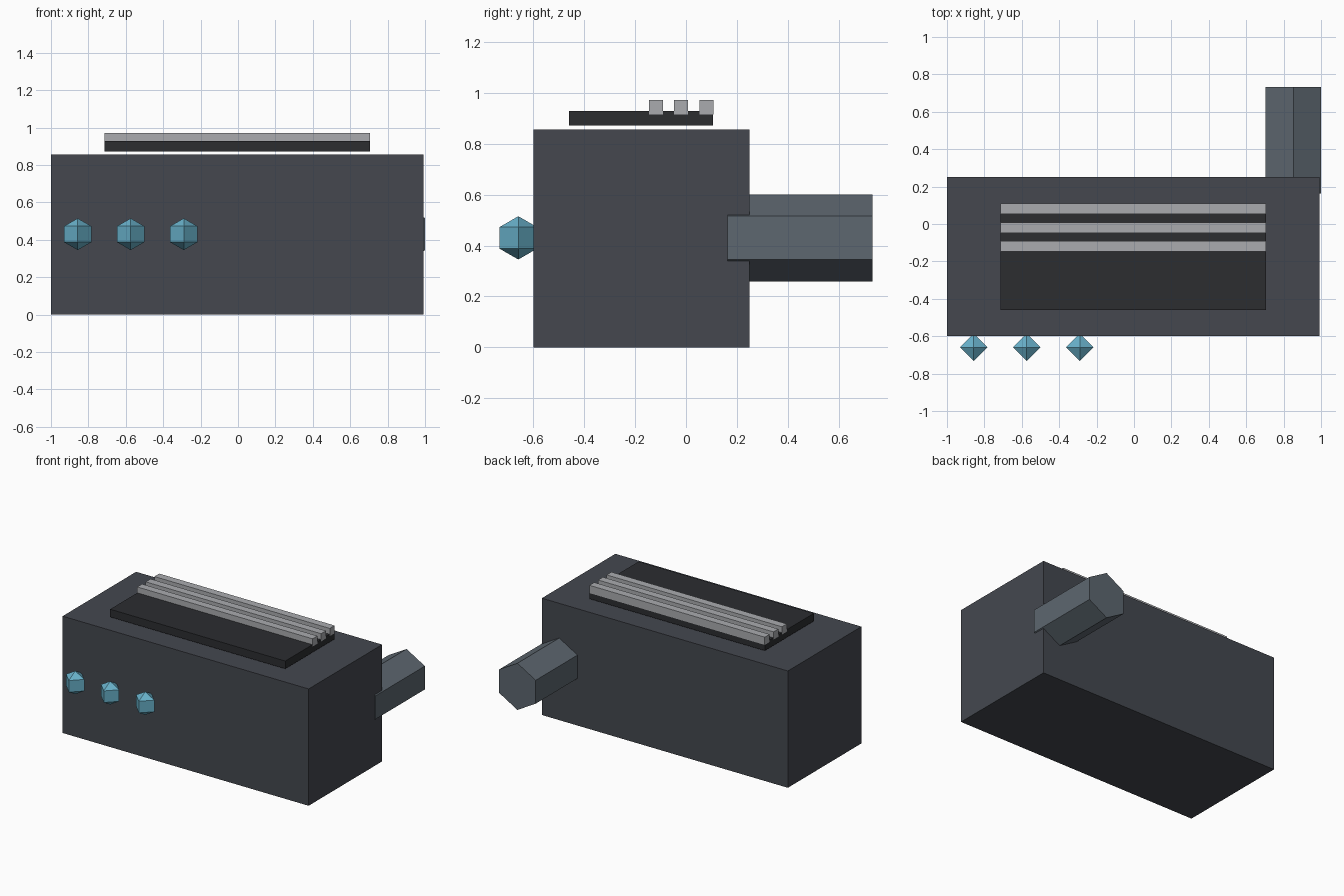
import bpy
from math import pi

if "Cube" in bpy.data.objects:
    bpy.data.objects.remove(bpy.data.objects["Cube"])


def material(name, r, g, b):
    m = bpy.data.materials.new(name)
    m.diffuse_color = (r, g, b, 1)
    m.use_nodes = True
    m.node_tree.nodes["Principled BSDF"].inputs["Base Color"].default_value = m.diffuse_color
    return m


CASE = material("case_grey", 0.058, 0.064, 0.078)
DARK = material("dark_panel", 0.025, 0.026, 0.030)
PIPE = material("pipe_grey", 0.11, 0.135, 0.16)
METAL = material("light_metal", 0.40, 0.41, 0.43)
TEAL = material("teal", 0.14, 0.44, 0.59)


def finish(name, mat):
    ob = bpy.context.object
    ob.name = name
    ob.data.materials.append(mat)
    return ob


def box(name, x, y, z, mat):
    """Box from (min, max) ranges on each axis."""
    ranges = (x, y, z)
    bpy.ops.mesh.primitive_cube_add(size=1, location=[(a + b) / 2 for a, b in ranges])
    ob = finish(name, mat)
    ob.scale = [b - a for a, b in ranges]
    return ob


# main housing
box("housing", (-1.0, 0.992), (-0.6, 0.25), (0, 0.855), CASE)

# top panel, floating just above the housing
box("top_panel", (-0.713, 0.705), (-0.46, 0.107), (0.872, 0.929), DARK)

# three raised bars along the panel
for i, y in enumerate((-0.118, -0.02, 0.081)):
    box(f"panel_bar_{i + 1}", (-0.714, 0.706), (y - 0.028, y + 0.028), (0.915, 0.972), METAL)

# six-sided pipe out of the back
bpy.ops.mesh.primitive_cylinder_add(vertices=6, radius=0.171, depth=0.57,
                                    location=(0.852, 0.448, 0.43), rotation=(pi / 2, 0, 0))
finish("back_pipe", PIPE)

# faceted knobs on the front
for i, x in enumerate((-0.857, -0.574, -0.29)):
    bpy.ops.mesh.primitive_uv_sphere_add(segments=4, ring_count=3, radius=0.085,
                                         location=(x, -0.659, 0.43))
    finish(f"front_knob_{i + 1}", TEAL)
